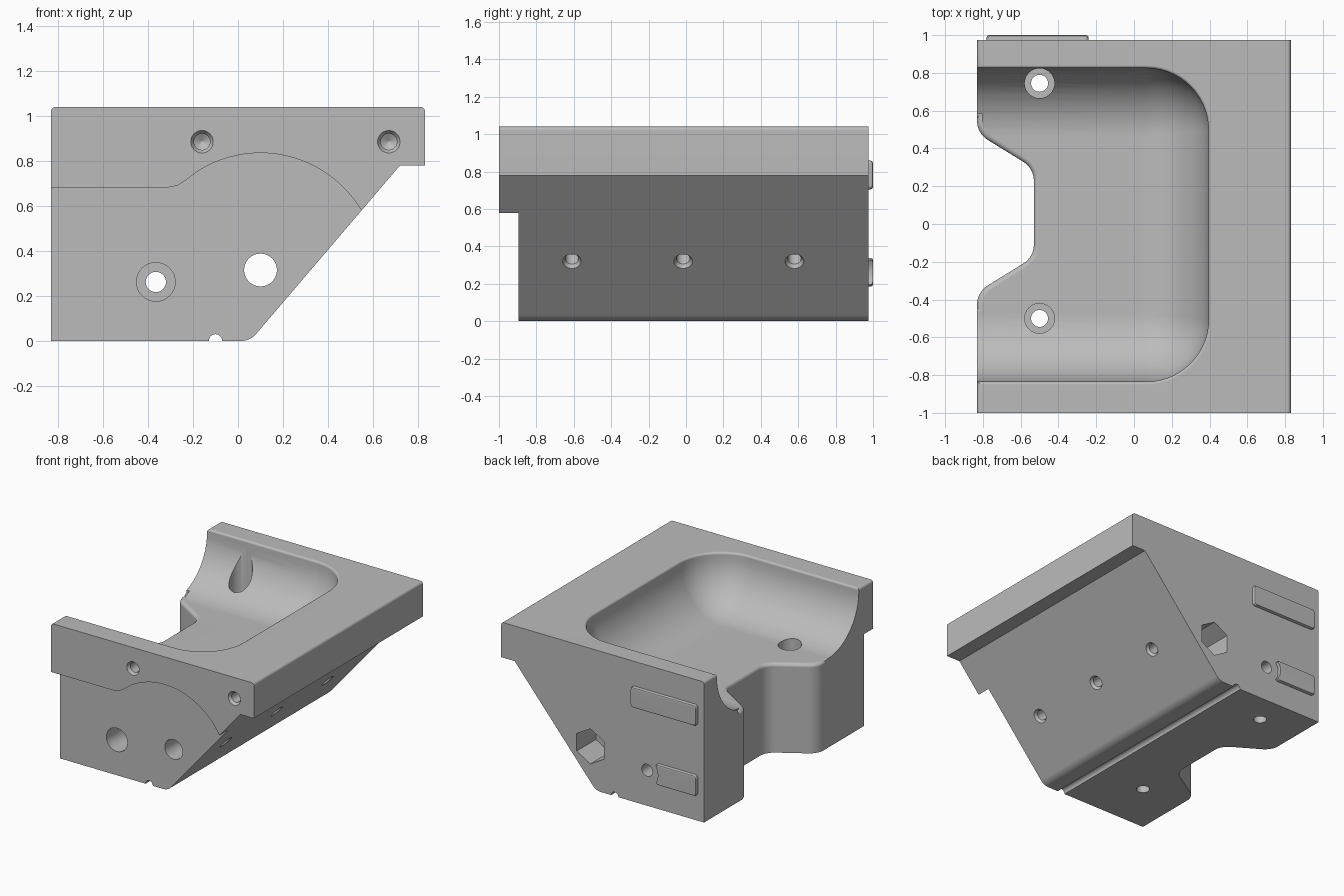
import bpy, bmesh
from math import sin, cos, tan, pi, radians
from mathutils import Vector

cube = bpy.data.objects.get("Cube")
if cube:
    bpy.data.objects.remove(cube, do_unlink=True)

grey = bpy.data.materials.new("plain grey")
grey.use_nodes = True
grey.diffuse_color = (0.5, 0.5, 0.5, 1)
grey.node_tree.nodes["Principled BSDF"].inputs["Base Color"].default_value = grey.diffuse_color


def rounded(corners, seg=8):
    """Closed 2D outline from (u, v, radius) corners."""
    out, n = [], len(corners)
    for i, (u, v, r) in enumerate(corners):
        p = Vector((u, v))
        if not r:
            out.append(p)
            continue
        a = (Vector(corners[i - 1][:2]) - p).normalized()
        b = (Vector(corners[(i + 1) % n][:2]) - p).normalized()
        h = a.angle(b) / 2
        c = p + (a + b).normalized() * r / sin(h)
        s = (p + a * r / tan(h) - c).normalized()
        e = (p + b * r / tan(h) - c).normalized()
        out += [c + s.slerp(e, k / seg) * r for k in range(seg + 1)]
    return out


def loft(name, rings):
    """Closed solid through rings that have equal point counts."""
    bm = bmesh.new()
    rows = [[bm.verts.new(p) for p in ring] for ring in rings]
    n = len(rows[0])
    bm.faces.new(rows[0])
    bm.faces.new(rows[-1])
    for lo, hi in zip(rows, rows[1:]):
        for i in range(n):
            j = (i + 1) % n
            bm.faces.new((lo[i], lo[j], hi[j], hi[i]))
    bmesh.ops.recalc_face_normals(bm, faces=bm.faces)
    mesh = bpy.data.meshes.new(name)
    bm.to_mesh(mesh)
    bm.free()
    mesh.materials.append(grey)
    ob = bpy.data.objects.new(name, mesh)
    bpy.context.collection.objects.link(ob)
    return ob


def along_y(name, outline, y0, y1):
    return loft(name, [[(u, y, v) for u, v in outline] for y in (y0, y1)])


def turned(name, origin, axis, stations, sides=32):
    """Solid with (distance, radius) stations along an axis."""
    q = Vector(axis).to_track_quat('Z', 'Y')
    turn = [2 * pi * k / sides for k in range(sides)]
    return loft(name, [[Vector(origin) + q @ Vector((r * sin(a), r * cos(a), d)) for a in turn]
                       for d, r in stations])


def activate(ob):
    bpy.ops.object.select_all(action='DESELECT')
    ob.select_set(True)
    bpy.context.view_layer.objects.active = ob


def cut(ob, tool):
    tool.hide_render = True
    activate(ob)
    m = ob.modifiers.new("cut", 'BOOLEAN')
    m.operation, m.solver, m.object = 'DIFFERENCE', 'EXACT', tool
    bpy.ops.object.modifier_apply(modifier=m.name)
    bpy.data.objects.remove(tool, do_unlink=True)


def finish(ob):
    activate(ob)
    bpy.ops.object.shade_smooth_by_angle(angle=radians(30))
    m = ob.modifiers.new("normals", 'WEIGHTED_NORMAL')
    m.keep_sharp = True


# Body: side profile with sloped underside and a small groove
groove = [(-0.1 + 0.03 * cos(a), 0.03 * sin(a), 0) for a in [pi - pi * k / 10 for k in range(11)]]
profile = [(-0.83, 0, 0)] + groove + [(0.054, 0, 0.087), (0.72, 0.78, 0), (0.83, 0.78, 0),
                                      (0.83, 1.04, 0.02), (-0.83, 1.04, 0.02)]
body = along_y("bracket_body", rounded(profile), -1, 0.975)

# Front recess below the curved lip
arc = [(0.1 + 0.52 * cos(radians(a)), 0.315 + 0.52 * sin(radians(a))) for a in range(122, 18, -4)]
lip = [(-0.95, -0.1), (-0.95, 0.68), (-0.32, 0.68), (-0.27, 0.69), (-0.23, 0.715)]
cut(body, along_y("lip_cutter", lip + arc + [(0.65, -0.1)], -1.1, -0.895))

# Coved pocket, open on one side, with a softened rim
FLOOR, COVE, RIM = 0.66, 0.36, 0.015
steps = [(COVE * (1 - sin(a)), FLOOR + COVE * (1 - cos(a))) for a in [pi / 2 * k / 14 for k in range(15)]]
steps += [(RIM * (cos(a) - 1), 1.04 - RIM + RIM * sin(a)) for a in [pi / 2 * k / 4 for k in range(5)]]
steps.append((-RIM, 1.2))


def pocket_ring(inset, z):
    x, y = 0.395 - inset, 0.83 - inset
    r = max(0.33 * (1 - inset / COVE), 0.005)
    shape = rounded([(-1.2, -y, 0), (x, -y, r), (x, y, r), (-1.2, y, 0)], 14)
    return [(u, v - 0.005, z) for u, v in shape]


cut(body, loft("pocket_cutter", [pocket_ring(d, z) for d, z in steps]))

# Side notch through the floor, flared at its top edge
half = [(-0.95, 0.5, 0), (-0.831, 0.5, 0), (-0.831, 0.42, 0.12), (-0.53, 0.235, 0.12)]
notch = rounded(half + [(u, -v, r) for u, v, r in reversed(half)])
F = 0.025
flare = [(0, -0.2), (0, FLOOR - F)]
flare += [(F * (1 - cos(a)), FLOOR - F + F * sin(a)) for a in (pi / 8, pi / 4, 3 * pi / 8, pi / 2)]
flare.append((F, 1.2))
cut(body, loft("notch_cutter", [[(u + d, v * (1 + 2 * d) + 0.06, z) for u, v in notch]
                                for d, z in flare]))

# Vertical counterbored holes in the floor
for y in (0.745, -0.5):
    cut(body, turned("floor_hole_cutter", (-0.5, y, 0), (0, 0, 1),
                     [(-0.1, 0.045), (0.3, 0.045), (0.3, 0.079), (1.2, 0.079)]))

# Front to back holes: counterbored bolt, plain bore with hexagonal nut seat
cut(body, turned("bolt_cutter", (-0.365, -1.1, 0.262), (0, 1, 0),
                 [(0, 0.086), (0.4, 0.086), (0.4, 0.045), (2.3, 0.045)]))
cut(body, turned("bore_cutter", (0.1, -1.1, 0.315), (0, 1, 0), [(0, 0.073), (2.3, 0.073)]))
cut(body, turned("nut_seat_cutter", (0.1, 1.1, 0.315), (0, -1, 0), [(0, 0.13), (0.35, 0.13)], 6))

# Countersunk blind holes in the lip and the slope
SCREW = [(-0.02, 0.05), (0, 0.05), (0.02, 0.036), (0.1, 0.036), (0.12, 0.004)]
for x in (-0.16, 0.67):
    cut(body, turned("lip_screw_cutter", (x, -1, 0.885), (0, 1, 0), SCREW))
for y in (-0.61, -0.015, 0.58):
    cut(body, turned("slope_screw_cutter", (0.327, y, 0.32), (-0.761, 0, 0.649), SCREW))
finish(body)


# Raised pads on the back, the lower one scooped around the bolt hole
def pad(name, x0, x1, z0, z1):
    rings = []
    for y, d in ((0.97, 0), (0.988, 0), (0.996, 0.004), (1.0, 0.012)):
        box = [(x0 + d, z0 + d), (x1 - d, z0 + d), (x1 - d, z1 - d), (x0 + d, z1 - d)]
        rings.append([(u, y, v) for u, v in rounded([(u, v, 0.02) for u, v in box], 4)])
    return loft(name, rings)


upper = pad("upper_back_pad", -0.78, -0.24, 0.705, 0.858)
lower = pad("lower_back_pad", -0.78, -0.445, 0.185, 0.338)
cut(lower, turned("scoop_cutter", (-0.365, 0.9, 0.262), (0, 1, 0), [(0, 0.105), (0.2, 0.105)]))
finish(upper)
finish(lower)
